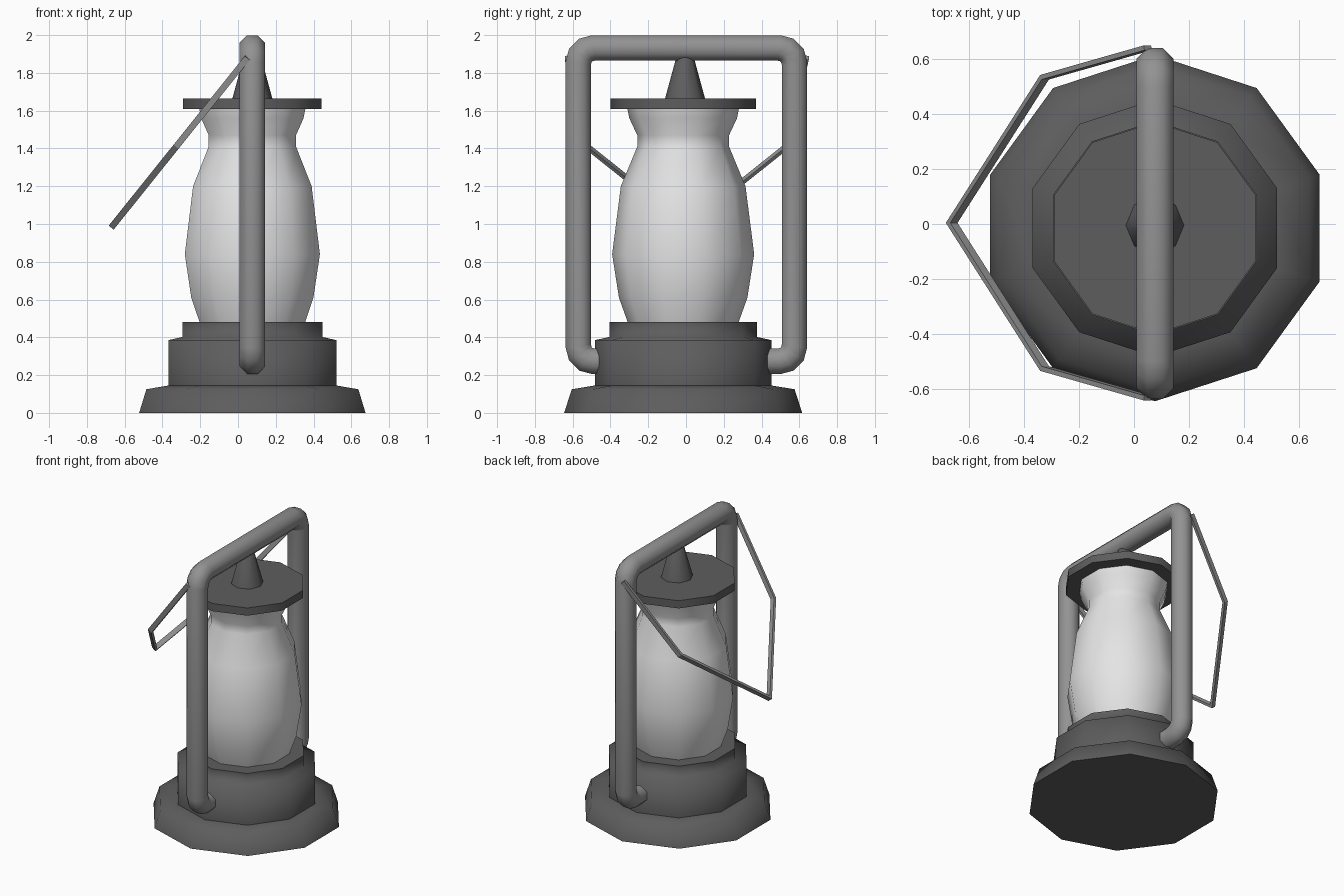
import bpy, bmesh
from math import cos, sin, pi, radians
from mathutils import Vector

cube = bpy.data.objects.get("Cube")
if cube:
    bpy.data.objects.remove(cube)


def material(name, value):
    m = bpy.data.materials.new(name)
    m.use_nodes = True
    colour = (value, value, value, 1)
    m.diffuse_color = colour
    m.node_tree.nodes["Principled BSDF"].inputs["Base Color"].default_value = colour
    return m


DARK = material("dark grey metal", 0.11)
STEEL = material("mid grey metal", 0.29)
GLASS = material("pale glass", 0.78)
AXIS = Vector((0.076, -0.015, 0))


def finish(bm, name, mat, angle):
    bmesh.ops.recalc_face_normals(bm, faces=bm.faces)
    mesh = bpy.data.meshes.new(name)
    bm.to_mesh(mesh)
    bm.free()
    obj = bpy.data.objects.new(name, mesh)
    bpy.context.collection.objects.link(obj)
    mesh.materials.append(mat)
    bpy.ops.object.select_all(action="DESELECT")
    obj.select_set(True)
    bpy.context.view_layer.objects.active = obj
    bpy.ops.object.shade_smooth_by_angle(angle=radians(angle))
    return obj


def skin(bm, rings):
    """Bridge successive vertex rings and cap both ends."""
    rings = [[bm.verts.new(p) for p in ring] for ring in rings]
    n = len(rings[0])
    for a, b in zip(rings, rings[1:]):
        for i in range(n):
            j = (i + 1) % n
            bm.faces.new((a[i], a[j], b[j], b[i]))
    bm.faces.new(rings[0])
    bm.faces.new(rings[-1])


def lathe(name, profile, mat, angle, sides=10, centre=AXIS):
    """Turn a (radius, height) profile with a corner facing the front."""
    bm = bmesh.new()
    turns = [pi / 2 + 2 * pi * i / sides for i in range(sides)]
    skin(bm, [[centre + Vector((r * cos(t), r * sin(t), z)) for t in turns]
              for r, z in profile])
    return finish(bm, name, mat, angle)


def sweep(name, path, section, origin, u, v, mat, angle):
    """Sweep a section along a planar path in (u, v), with mitred corners."""
    n = u.cross(v)
    pts = [origin + u * a + v * b for a, b in path]
    rings = []
    for i, p in enumerate(pts):
        before = (p - pts[i - 1]).normalized() if i else None
        after = (pts[i + 1] - p).normalized() if i + 1 < len(pts) else None
        d1, d2 = before or after, after or before
        mid = (d1 + d2).normalized()
        side = n.cross(mid) / mid.dot(d1)
        rings.append([p + n * a + side * b for a, b in section])
    bm = bmesh.new()
    skin(bm, rings)
    return finish(bm, name, mat, angle)


# Stepped foot and fuel tank
lathe("base", [(0.63, 0), (0.59, 0.125), (0.468, 0.145), (0.468, 0.385),
               (0.39, 0.402), (0.39, 0.48)], DARK, 80)

# Glass globe
lathe("glass_globe", [(0.29, 0.47), (0.34, 0.61), (0.376, 0.84), (0.33, 1.2),
                      (0.243, 1.41), (0.243, 1.47), (0.285, 1.56),
                      (0.297, 1.62)], GLASS, 60)

# Lid and chimney knob
lathe("lid", [(0.386, 1.61), (0.386, 1.665)], DARK, 60)
lathe("chimney_knob", [(0.107, 1.66), (0.047, 1.88), (0.033, 1.895)], DARK, 60,
      sides=8, centre=Vector((0.076, -0.005, 0)))

# Tubular side frame: half path with rounded corners, mirrored across the top
Y, TOP, LOW, BEND = 0.572, 1.932, 0.273, 0.08
half = [(0.41, LOW)]
for k in range(4):
    t = k * pi / 6
    half.append((Y - BEND + BEND * sin(t), LOW + BEND - BEND * cos(t)))
for k in range(4):
    t = k * pi / 6
    half.append((Y - BEND + BEND * cos(t), TOP - BEND + BEND * sin(t)))
frame_path = half + [(-a, b) for a, b in reversed(half)]
octagon = [(0.0725 * cos(pi / 8 + k * pi / 4), 0.0725 * sin(pi / 8 + k * pi / 4))
           for k in range(8)]
sweep("side_frame", frame_path, octagon, Vector((0.076, 0.002, 0)),
      Vector((0, 1, 0)), Vector((0, 0, 1)), STEEL, 60)

# Thin carrying handle, swung down to one side
down = Vector((-0.73, 0, -0.91)).normalized()
band = [(-0.017, -0.009), (0.017, -0.009), (0.017, 0.009), (-0.017, 0.009)]
bail = [(0, 0.637), (0.6, 0.53), (1.14, 0), (0.6, -0.53), (0, -0.637)]
sweep("carrying_handle", bail, band, Vector((0.05, 0.004, 1.88)),
      down, Vector((0, 1, 0)), STEEL, 30)
